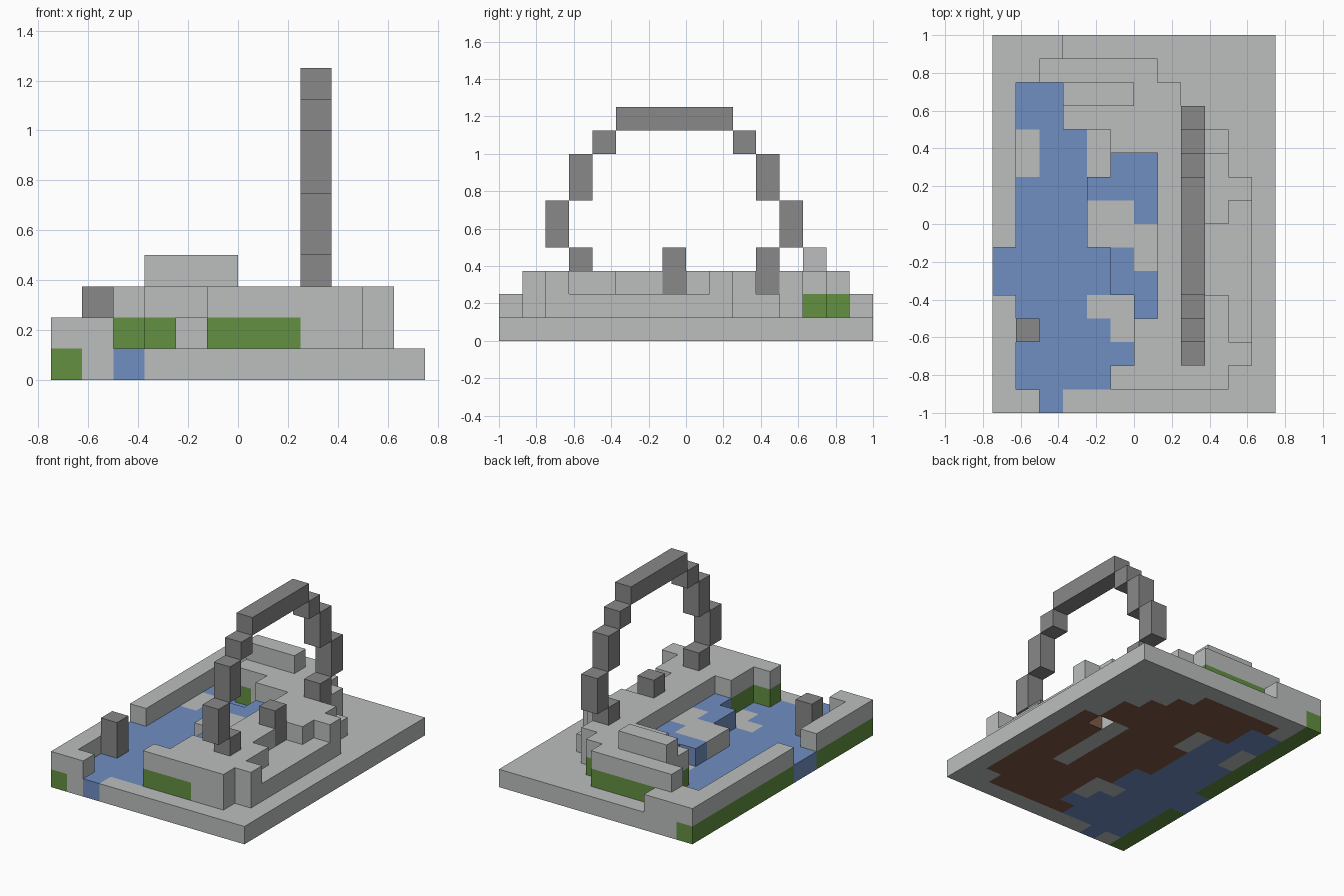
import bpy
import bmesh
import math
from mathutils import Vector

cube = bpy.data.objects.get("Cube")
if cube:
    bpy.data.objects.remove(cube, do_unlink=True)

UNIT = 0.125
COLOURS = {
    "pale_stone": (0.497, 0.521, 0.515),
    "dark_stone": (0.246, 0.246, 0.246),
    "water_blue": (0.162, 0.271, 0.539),
    "grass_green": (0.122, 0.279, 0.051),
    "soil_brown": (0.216, 0.107, 0.061),
}
NAMES = list(COLOURS)


def make_material(name, rgb):
    mat = bpy.data.materials.new(name)
    mat.use_nodes = True
    mat.diffuse_color = (*rgb, 1)
    shader = next(n for n in mat.node_tree.nodes if n.type == "BSDF_PRINCIPLED")
    shader.inputs["Base Color"].default_value = (*rgb, 1)
    shader.inputs["Roughness"].default_value = 0.9
    return mat


materials = [make_material(n, c) for n, c in COLOURS.items()]
cells = {}  # block position -> (part, colour)


def fill(part, colour, level, rects, top=None):
    """Fill rectangles (x0, x1, y0, y1) of blocks from level up to top."""
    for x0, x1, y0, y1 in rects:
        for k in range(level, top or level + 1):
            for i in range(x0, x1):
                for j in range(y0, y1):
                    cells[i, j, k] = (part, colour)


def recolour(colour, level, rects):
    """Change the colour of blocks that already exist."""
    for x0, x1, y0, y1 in rects:
        for key, (part, _) in list(cells.items()):
            i, j, k = key
            if k == level and x0 <= i < x1 and y0 <= j < y1:
                cells[key] = (part, colour)


# Ground slab with a grass edge
fill("ground_slab", "pale_stone", 0, [(0, 12, 0, 16)])
recolour("grass_green", 0, [(0, 1, 0, 16)])

# Lower pool with its two outlets
fill("lower_pool", "water_blue", 0, [
    (2, 3, 0, 1), (1, 5, 1, 4), (5, 6, 2, 3), (1, 4, 4, 5), (0, 5, 5, 7),
    (1, 4, 7, 10), (2, 4, 10, 12), (1, 3, 12, 14)])

# Low bank around the pool
fill("outer_bank", "pale_stone", 1, [
    (0, 1, 0, 5), (0, 1, 7, 16), (1, 2, 0, 1), (1, 2, 14, 16), (2, 3, 15, 16)])

# Terrace, lower step
fill("terrace_lower", "pale_stone", 1, [
    (5, 10, 1, 2), (6, 11, 2, 5), (5, 11, 5, 7), (4, 11, 7, 10),
    (5, 10, 10, 12), (3, 9, 12, 13), (3, 8, 13, 14), (2, 7, 14, 15)])
recolour("grass_green", 1, [
    (5, 8, 1, 2), (6, 7, 2, 4), (3, 4, 12, 13), (3, 8, 13, 14), (2, 7, 14, 15)])

# Soil core under the terrace, with a stone strip and a small pit
for (i, j, k), (part, _) in list(cells.items()):
    if part == "terrace_lower":
        cells[i, j, 0] = ("ground_slab", "soil_brown")
recolour("pale_stone", 0, [(8, 9, 5, 10)])
del cells[9, 9, 0]

# Upper pool and cascades
fill("upper_pool", "water_blue", 1, [
    (5, 7, 9, 11), (4, 5, 9, 10), (6, 7, 8, 9), (5, 6, 5, 7), (6, 7, 4, 6)])

# Terrace, upper step and back ledge
fill("terrace_upper", "pale_stone", 2, [
    (5, 10, 1, 2), (6, 11, 2, 3), (6, 10, 3, 4), (7, 10, 4, 5), (7, 9, 5, 8),
    (7, 10, 8, 9), (7, 11, 9, 10), (7, 10, 10, 11), (5, 9, 11, 12),
    (3, 9, 12, 13), (3, 8, 13, 14), (2, 7, 14, 15)])
fill("back_ledge", "pale_stone", 3, [(3, 6, 13, 14)])

# Dark posts
fill("pool_post", "dark_stone", 1, [(1, 2, 3, 4)], top=3)
fill("middle_post", "dark_stone", 2, [(8, 9, 7, 8)], top=4)

# Stone ring: front and back halves stepped, joined by a lintel
fill("ring_arch", "dark_stone", 3, [(8, 9, 3, 4)])
fill("ring_arch", "dark_stone", 2, [(8, 9, 11, 12)], top=4)
for low, high, front, back in [(4, 6, 2, 12), (6, 8, 3, 11), (8, 9, 4, 10)]:
    fill("ring_arch", "dark_stone", low,
         [(8, 9, j, j + 1) for j in (front, back)], top=high)
fill("ring_arch", "dark_stone", 9, [(8, 9, 5, 10)])


def build_part(part):
    """Make a mesh from the exposed block faces of one part."""
    bm = bmesh.new()
    for key, (owner, colour) in cells.items():
        if owner != part:
            continue
        centre = Vector(key) + Vector((0.5, 0.5, 0.5))
        for axis in range(3):
            for sign in (-1, 1):
                normal = Vector((0, 0, 0))
                normal[axis] = sign
                if tuple(int(a + b) for a, b in zip(key, normal)) in cells:
                    continue
                u = Vector((0, 0, 0))
                u[(axis + 1) % 3] = 0.5
                v = normal.cross(u)
                mid = centre + normal * 0.5
                corners = [mid - u - v, mid + u - v, mid + u + v, mid - u + v]
                face = bm.faces.new([
                    bm.verts.new((c - Vector((6, 8, 0))) * UNIT) for c in corners])
                face.material_index = NAMES.index(colour)
    # Join the block faces into clean flat panels
    bmesh.ops.remove_doubles(bm, verts=bm.verts[:], dist=UNIT / 100)
    bmesh.ops.dissolve_limit(bm, angle_limit=math.radians(1), verts=bm.verts[:],
                             edges=bm.edges[:], delimit={"MATERIAL"})
    mesh = bpy.data.meshes.new(part)
    bm.to_mesh(mesh)
    bm.free()
    for mat in materials:
        mesh.materials.append(mat)
    bpy.context.collection.objects.link(bpy.data.objects.new(part, mesh))


for part_name in sorted({owner for owner, _ in cells.values()}):
    build_part(part_name)
